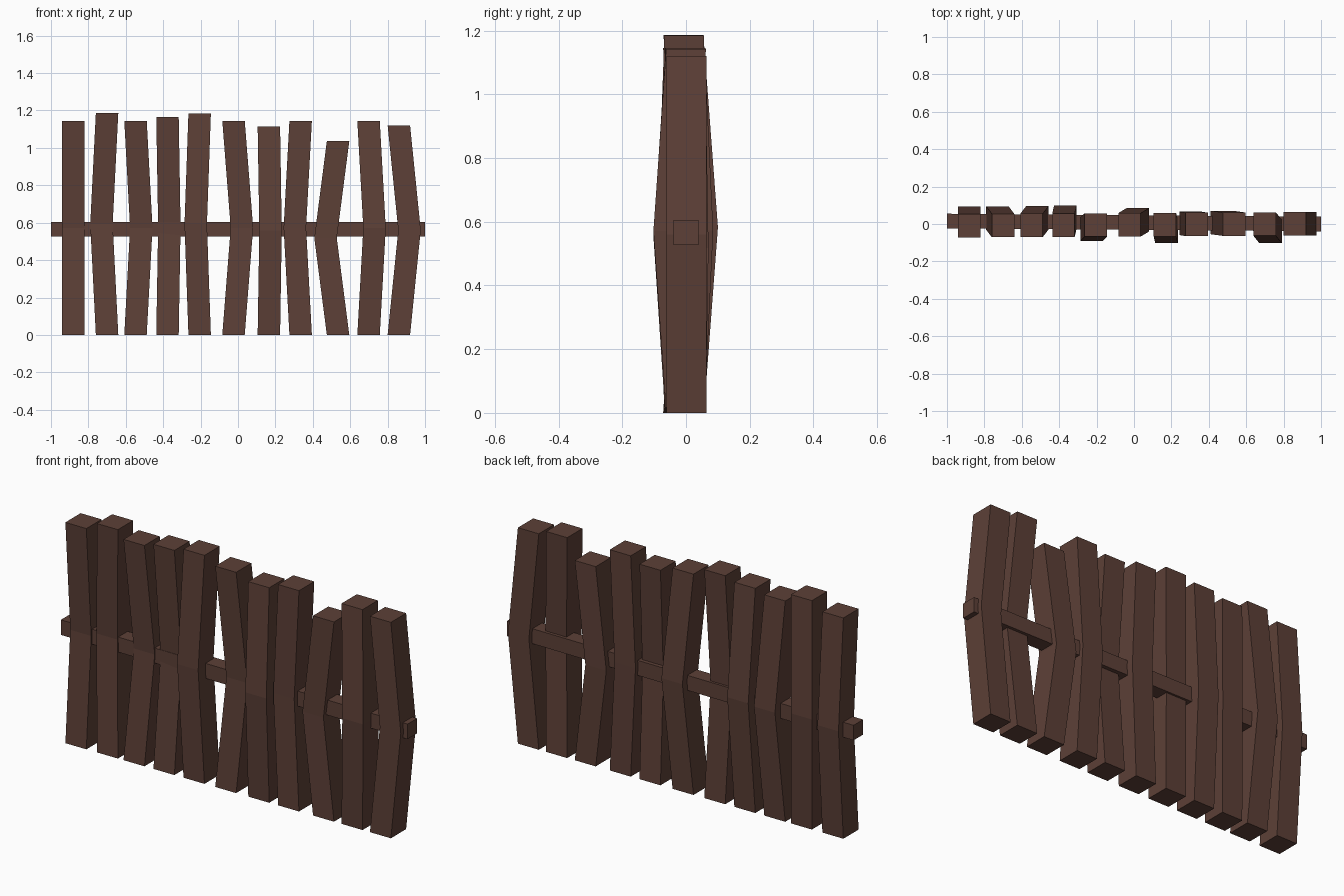
import bpy, bmesh

if "Cube" in bpy.data.objects:
    bpy.data.objects.remove(bpy.data.objects["Cube"])

# Single dark wood colour
wood = bpy.data.materials.new("dark_brown_wood")
wood.diffuse_color = (0.109, 0.051, 0.038, 1)
wood.use_nodes = True
wood.node_tree.nodes["Principled BSDF"].inputs["Base Color"].default_value = wood.diffuse_color


def loft(name, rings):
    """Closed solid through rings of four points."""
    bm = bmesh.new()
    vs = [[bm.verts.new(p) for p in r] for r in rings]
    for a, b in zip(vs, vs[1:]):
        for i in range(4):
            j = (i + 1) % 4
            bm.faces.new((a[i], a[j], b[j], b[i]))
    bm.faces.new(vs[0])
    bm.faces.new(vs[-1])
    bmesh.ops.recalc_face_normals(bm, faces=bm.faces)
    me = bpy.data.meshes.new(name)
    bm.to_mesh(me)
    bm.free()
    me.materials.append(wood)
    ob = bpy.data.objects.new(name, me)
    bpy.context.collection.objects.link(ob)


CORNERS = [(-1, -1), (1, -1), (1, 1), (-1, 1)]

# Bent posts: centre x, height, sideways bend, front/back bend
posts = [
    (-0.88, 1.145, 0.00, 0.040), (-0.70, 1.187, -0.030, 0.040),
    (-0.548, 1.145, 0.031, 0.040), (-0.377, 1.165, 0.010, 0.044),
    (-0.205, 1.185, -0.021, -0.022), (-0.024, 1.145, 0.045, 0.027),
    (0.165, 1.115, 0.009, -0.037), (0.335, 1.145, -0.031, 0.005),
    (0.535, 1.036, -0.067, 0.009), (0.698, 1.143, 0.032, -0.040),
    (0.860, 1.12, 0.057, 0.0),
]
for n, (x, h, bx, by) in enumerate(posts):
    y = -0.004 + 0.006 * x
    rings = []
    for t, dx, dy in ((0, 0, 0), (0.5, bx, by), (1, 0, 0)):
        rings.append([(x + dx + 0.06 * sx, y + dy + 0.0625 * sy, h * t)
                      for sx, sy in CORNERS])
    loft(f"post_{n + 1}", rings)

# Cross rail, slightly skewed, running through the posts
loft("cross_rail", [[(x, y + 0.039 * sy, 0.566 + 0.039 * sz) for sy, sz in CORNERS]
                    for x, y in ((-1, 0.016), (1, 0.0))])
